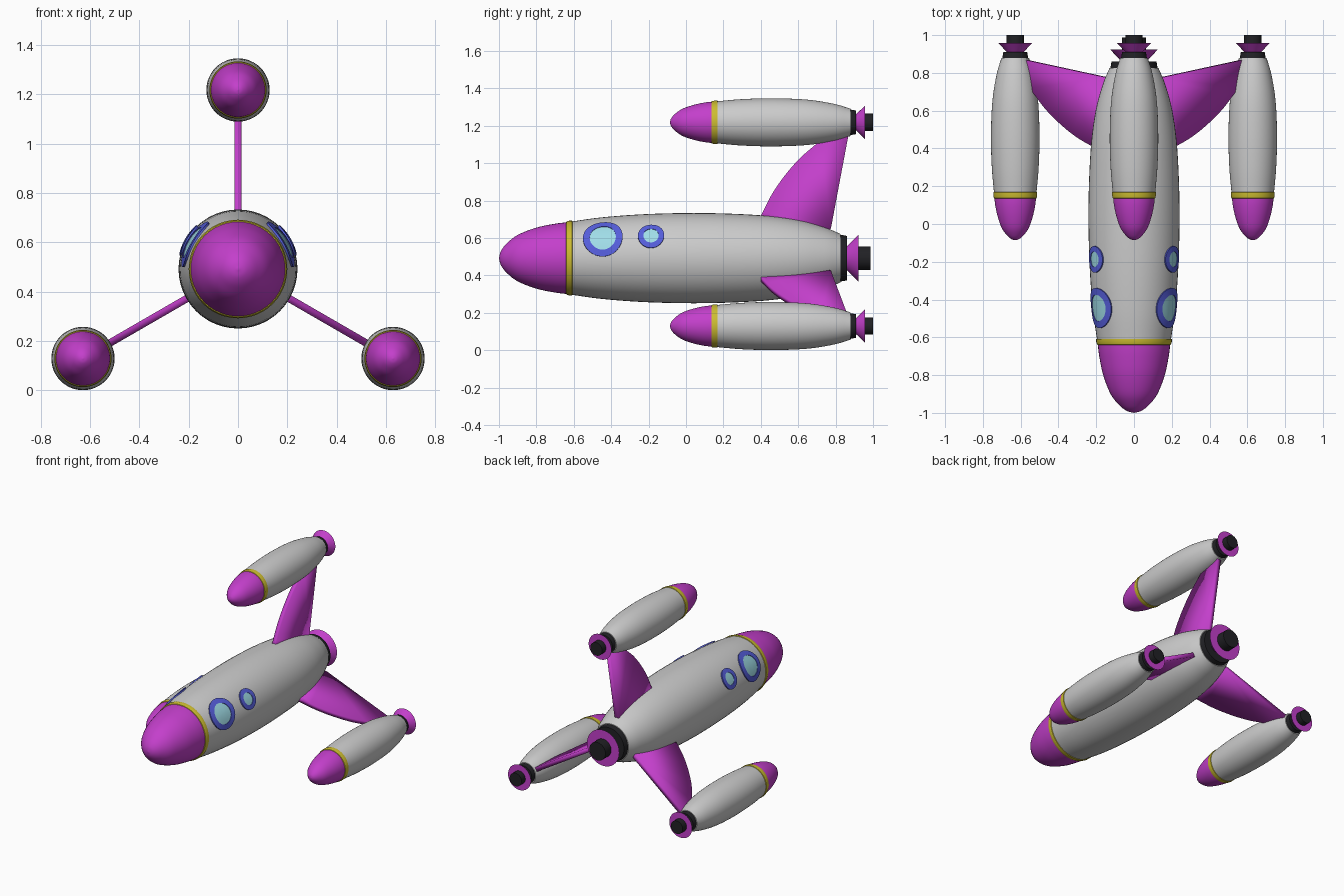
import bpy, bmesh
from math import sin, cos, pi, radians
from mathutils import Vector, Matrix

if "Cube" in bpy.data.objects:
    bpy.data.objects.remove(bpy.data.objects["Cube"])

CZ = 0.492      # height of the main axis
ARM = 0.726     # distance from the main axis to each pod axis
SEG = 48


def mat(name, r, g, b):
    m = bpy.data.materials.new(name)
    m.diffuse_color = (r, g, b, 1)
    m.use_nodes = True
    m.node_tree.nodes["Principled BSDF"].inputs["Base Color"].default_value = m.diffuse_color
    return m


PURPLE = mat("purple", 0.55, 0.05, 0.6)
YELLOW = mat("yellow", 0.6, 0.5, 0.03)
BLACK = mat("black", 0.015, 0.015, 0.018)
BLUE = mat("blue", 0.09, 0.11, 0.7)
GLASS = mat("glass", 0.35, 0.72, 0.8)


def finish(name, bm, loc, material=None, angle=35):
    me = bpy.data.meshes.new(name)
    bm.to_mesh(me)
    bm.free()
    ob = bpy.data.objects.new(name, me)
    ob.location = loc
    bpy.context.collection.objects.link(ob)
    if material:
        me.materials.append(material)
    bpy.ops.object.select_all(action='DESELECT')
    ob.select_set(True)
    bpy.context.view_layer.objects.active = ob
    bpy.ops.object.shade_smooth_by_angle(angle=radians(angle))
    return ob


def spline(pts, steps=5):
    """Smooth curve through the points (Catmull-Rom)."""
    p = [Vector(q) for q in pts]
    p = [2 * p[0] - p[1]] + p + [2 * p[-1] - p[-2]]
    out = []
    for a, b, c, d in zip(p, p[1:], p[2:], p[3:]):
        for k in range(steps):
            t = k / steps
            out.append(0.5 * (2 * b + (c - a) * t + (2 * a - 5 * b + 4 * c - d) * t * t
                              + (3 * b - a - 3 * c + d) * t ** 3))
    return [tuple(v) for v in out] + [tuple(p[-2])]


def lathe(name, profile, loc, material=None):
    """Spin a (y, radius) profile round the y axis."""
    bm = bmesh.new()
    rings = [[bm.verts.new((r * cos(2 * pi * j / SEG), y, r * sin(2 * pi * j / SEG)))
              for j in range(SEG)] for y, r in profile]
    for a, b in zip(rings, rings[1:]):
        for j in range(SEG):
            k = (j + 1) % SEG
            bm.faces.new((a[j], b[j], b[k], a[k]))
    bmesh.ops.remove_doubles(bm, verts=bm.verts, dist=1e-5)
    return finish(name, bm, loc, material)


def rocket(prefix, loc, nose, band, hull, ring, nozzle, pipe):
    lathe(prefix + "_nose", spline(nose), loc, PURPLE)
    lathe(prefix + "_band", band, loc, YELLOW)
    end_y, end_r = hull[-1]
    lathe(prefix + "_hull", spline(hull) + [(end_y, end_r * 0.8)], loc)
    for part, (y0, r0, y1, r1), m in (("ring", ring, BLACK), ("nozzle", nozzle, PURPLE),
                                      ("exhaust", pipe, BLACK)):
        lathe(f"{prefix}_{part}", [(y0, r0), (y1, r1), (y1, 0)], loc, m)


# main rocket
HULL = [(-0.63, 0.193), (-0.45, 0.218), (-0.2, 0.236), (0.1, 0.241), (0.4, 0.229),
        (0.6, 0.203), (0.74, 0.165), (0.825, 0.13)]
rocket("main", (0, 0, CZ),
       [(-1, 0), (-0.99, 0.037), (-0.96, 0.077), (-0.9, 0.124), (-0.8, 0.163),
        (-0.7, 0.184), (-0.625, 0.193)],
       [(-0.643, 0.186), (-0.639, 0.195), (-0.625, 0.2), (-0.609, 0.2), (-0.605, 0.19)],
       HULL, (0.81, 0.128, 0.86, 0.119), (0.858, 0.062, 0.923, 0.126),
       (0.9, 0.063, 0.987, 0.063))

# three outer pods and the fins that carry them
tip_curve = spline([(0.40, 0.225), (0.458, 0.34), (0.53, 0.444), (0.61, 0.535), (0.69, 0.605)])
outline = tip_curve + [(0.72, 0.63), (0.868, 0.655), (0.775, 0.16), (0.74, 0.12), (0.42, 0.18)]
for name, deg in (("top", 0), ("right", 120), ("left", 240)):
    a = radians(deg)
    rocket(name + "_pod", (ARM * sin(a), 0, CZ + ARM * cos(a)),
           [(-0.086, 0), (-0.08, 0.02), (-0.06, 0.044), (-0.02, 0.072), (0.04, 0.093),
            (0.1, 0.106), (0.15, 0.111)],
           [(0.134, 0.106), (0.137, 0.113), (0.152, 0.116), (0.168, 0.116), (0.171, 0.11)],
           [(0.15, 0.111), (0.3, 0.124), (0.47, 0.1285), (0.65, 0.121), (0.79, 0.099),
            (0.88, 0.073)],
           (0.87, 0.07, 0.91, 0.063), (0.908, 0.042, 0.957, 0.089), (0.94, 0.046, 1.0, 0.046))
    bm = bmesh.new()
    bm.faces.new([bm.verts.new((0, y, r)) for y, r in outline])
    bmesh.ops.transform(bm, matrix=Matrix.Rotation(a, 4, 'Y'), verts=bm.verts)
    fin = finish(name + "_fin", bm, (0, 0, CZ), PURPLE)
    solid = fin.modifiers.new("thickness", 'SOLIDIFY')
    solid.thickness = 0.03
    solid.offset = 0

# round windows wrapped onto the hull
HULL_CURVE = spline(HULL)


def hull_radius(y):
    for (y0, r0), (y1, r1) in zip(HULL_CURVE, HULL_CURVE[1:]):
        if y0 <= y <= y1:
            return r0 + (r1 - r0) * (y - y0) / (y1 - y0)
    return HULL_CURVE[0][1]


def patch(name, side, yc, rings, material, closed):
    """Concentric rings of (size, lift) laid over the hull at 30 degrees up."""
    bm, n = bmesh.new(), 32
    base = hull_radius(yc)
    loops = []
    for size, lift in rings:
        loop = []
        for j in range(n):
            t = 2 * pi * j / n
            y = yc + size * cos(t)
            a = radians(30) + size * sin(t) / base
            r = hull_radius(y) + lift
            loop.append(bm.verts.new((side * r * cos(a), y, r * sin(a))))
        loops.append(loop)
    pairs = list(zip(loops, loops[1:])) + ([(loops[-1], loops[0])] if closed else [])
    for p, q in pairs:
        for j in range(n):
            k = (j + 1) % n
            bm.faces.new((p[j], p[k], q[k], q[j]))
    bmesh.ops.remove_doubles(bm, verts=bm.verts, dist=1e-5)
    bmesh.ops.recalc_face_normals(bm, faces=bm.faces)
    finish(name, bm, (0, 0, CZ), material)


for side, word in ((1, "right"), (-1, "left")):
    for size, yc, ro, ri in (("large", -0.445, 0.106, 0.07), ("small", -0.187, 0.07, 0.041)):
        patch(f"{word}_{size}_window_frame", side, yc,
              [(ro, -0.01), (ro, 0.008), (ri, 0.008), (ri, -0.01)], BLUE, True)
        patch(f"{word}_{size}_window_glass", side, yc,
              [(ri, -0.01), (ri, 0.005), (ri * 0.66, 0.005), (ri * 0.33, 0.005), (0, 0.005)],
              GLASS, False)
